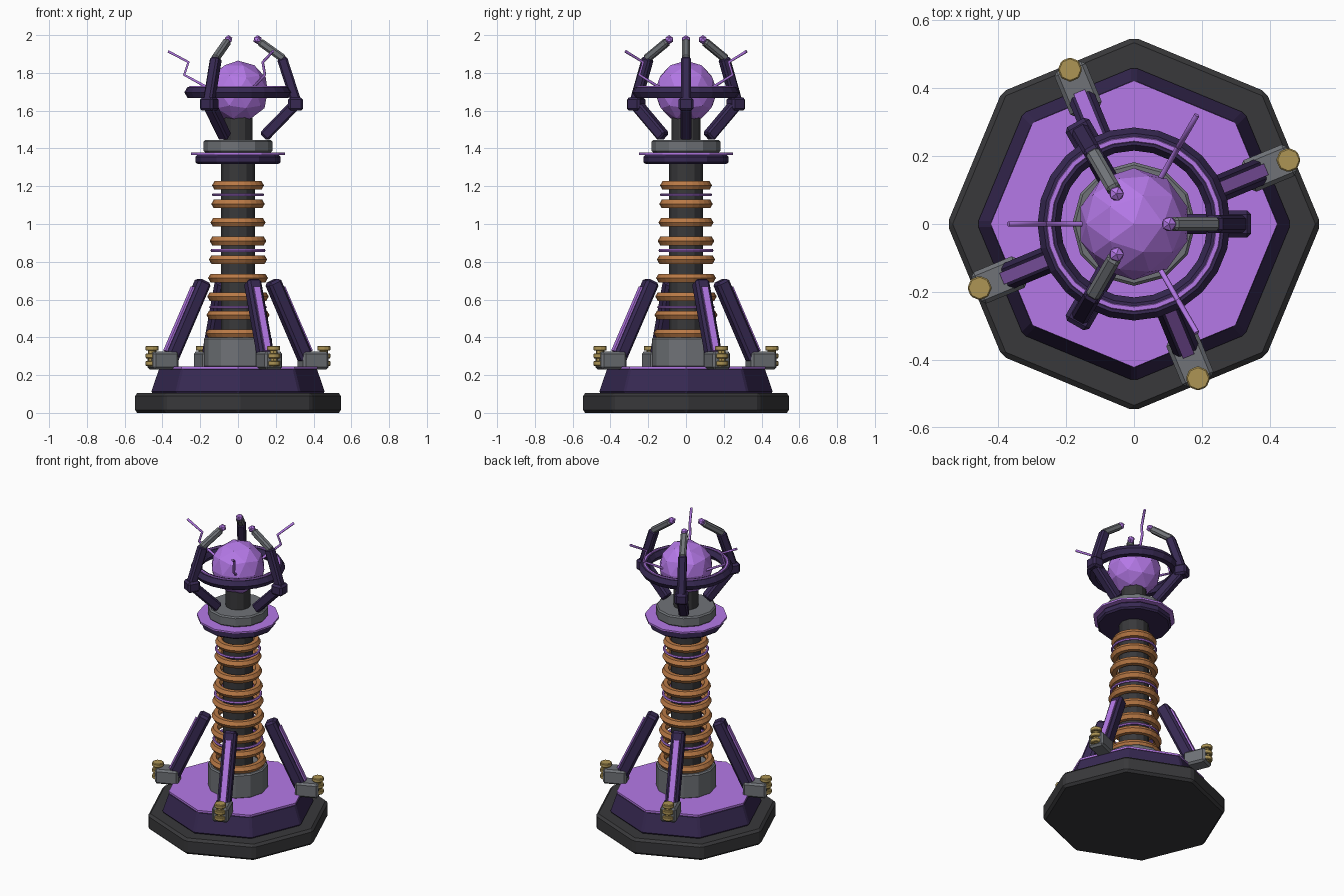
import bpy, bmesh
from math import sin, cos, radians, pi
from mathutils import Matrix, Vector

if "Cube" in bpy.data.objects:
    bpy.data.objects.remove(bpy.data.objects["Cube"])


def material(name, rgb):
    m = bpy.data.materials.new(name)
    m.diffuse_color = (*rgb, 1)
    m.use_nodes = True
    m.node_tree.nodes["Principled BSDF"].inputs["Base Color"].default_value = m.diffuse_color
    return m


DARK = material("charcoal", (0.04, 0.04, 0.043))
STEEL = material("steel", (0.16, 0.17, 0.185))
PURPLE = material("dark_purple", (0.038, 0.022, 0.085))
GLOW = material("glow_violet", (0.46, 0.19, 0.8))
COPPER = material("copper", (0.48, 0.19, 0.06))
GOLD = material("brass", (0.42, 0.3, 0.09))


def finish(ob, name, mat, bevel=0):
    ob.name = name
    ob.data.materials.append(mat)
    if bevel:
        b = ob.modifiers.new("bevel", "BEVEL")
        b.width, b.segments, b.limit_method = bevel, 1, "ANGLE"
        b.angle_limit = radians(40)
    return ob


def drum(name, r1, r2, z0, z1, mat, sides=12, bevel=0, xy=(0, 0)):
    bpy.ops.mesh.primitive_cone_add(vertices=sides, radius1=r1, radius2=r2, depth=z1 - z0,
                                    location=(*xy, (z0 + z1) / 2))
    return finish(bpy.context.object, name, mat, bevel)


def ring(name, major, minor, z, mat, seg=24, sides=6):
    bpy.ops.mesh.primitive_torus_add(major_radius=major, minor_radius=minor, location=(0, 0, z),
                                     major_segments=seg, minor_segments=sides)
    return finish(bpy.context.object, name, mat)


def polar(r, z, a):
    return Vector((r * cos(a), r * sin(a), z))


def beam(name, p, q, width, thick, a, mat, bevel=0.01):
    """Bar from p to q, given as (radius, height), in the vertical plane at angle a."""
    p, q = polar(*p, a), polar(*q, a)
    axis = (q - p).normalized()
    side = Vector((-sin(a), cos(a), 0))
    out = side.cross(axis)
    rot = Matrix((out, side, axis)).transposed().to_4x4()
    bm = bmesh.new()
    bmesh.ops.create_cube(bm, size=1)
    bmesh.ops.scale(bm, vec=(thick, width, (q - p).length), verts=bm.verts)
    me = bpy.data.meshes.new(name)
    bm.to_mesh(me)
    bm.free()
    ob = bpy.data.objects.new(name, me)
    bpy.context.collection.objects.link(ob)
    ob.matrix_world = Matrix.Translation((p + q) / 2) @ rot
    return finish(ob, name, mat, bevel)


def ball(name, r, loc, mat, sub):
    bpy.ops.mesh.primitive_ico_sphere_add(subdivisions=sub, radius=r, location=loc)
    return finish(bpy.context.object, name, mat)


# Stepped octagonal base
drum("base_slab", 0.55, 0.55, 0, 0.105, DARK, 8, 0.015)
drum("base_skirt", 0.465, 0.42, 0.105, 0.238, PURPLE, 8, 0.01)
drum("base_glow_plate", 0.422, 0.422, 0.232, 0.245, GLOW, 8)

# Central column
drum("column_collar", 0.18, 0.18, 0.24, 0.40, STEEL, 12, 0.008)
drum("column_core", 0.09, 0.09, 0.38, 1.34, DARK)

# Copper coil rings, shrinking upward, with thin glow rings between
for i in range(9):
    z = 0.42 + i * 0.098
    ring(f"coil_ring_{i}", 0.145 - i * 0.0042, 0.026, z, COPPER)
for i, z in enumerate((0.56, 0.86, 1.155)):
    ring(f"coil_glow_ring_{i}", 0.145 - i * 0.007, 0.008, z, GLOW)

# Head platform
drum("head_disc", 0.225, 0.225, 1.318, 1.366, PURPLE, 12, 0.01)
drum("head_glow_plate", 0.248, 0.248, 1.366, 1.378, GLOW)
drum("head_cap", 0.182, 0.182, 1.378, 1.445, STEEL, 12, 0.008)
drum("orb_neck", 0.076, 0.076, 1.44, 1.57, DARK)

# Orb and the ring around it
ball("energy_orb", 0.165, (0, 0, 1.70), GLOW, 2)
ring("orbit_ring", 0.25, 0.034, 1.697, PURPLE)
ring("orbit_glow_ring", 0.25, 0.012, 1.72, GLOW)

# Three claws and three energy arcs
for i in range(3):
    a = i * 2 * pi / 3
    beam(f"claw_lower_{i}", (0.135, 1.46), (0.305, 1.635), 0.06, 0.06, a, PURPLE)
    beam(f"claw_knuckle_{i}", (0.305, 1.60), (0.305, 1.67), 0.08, 0.08, a, PURPLE, 0.012)
    beam(f"claw_upper_{i}", (0.31, 1.64), (0.232, 1.88), 0.052, 0.055, a, PURPLE)
    beam(f"claw_tip_{i}", (0.245, 1.872), (0.112, 1.967), 0.042, 0.042, a, STEEL)
    ball(f"claw_glow_tip_{i}", 0.024, polar(0.103, 1.976, a), GLOW, 1)

    b = a + pi
    cu = bpy.data.curves.new(f"energy_arc_{i}", "CURVE")
    cu.dimensions = "3D"
    cu.bevel_depth, cu.bevel_resolution, cu.use_fill_caps = 0.008, 1, True
    path = [(0.15, 1.715), (0.185, 1.735), (0.285, 1.79), (0.262, 1.857), (0.37, 1.914)]
    sp = cu.splines.new("POLY")
    sp.points.add(len(path) - 1)
    for pt, (r, z) in zip(sp.points, path):
        pt.co = (*polar(r, z, b), 1)
    arc = bpy.data.objects.new(cu.name, cu)
    bpy.context.collection.objects.link(arc)
    finish(arc, cu.name, GLOW)

# Four buttress legs with feet, glow strips and brass terminals
for i in range(4):
    a = radians(22.5 + 90 * i)
    beam(f"foot_{i}", (0.43, 0.23), (0.43, 0.325), 0.10, 0.145, a, STEEL, 0.012)
    beam(f"leg_{i}", (0.392, 0.28), (0.197, 0.70), 0.08, 0.075, a, PURPLE, 0.014)
    beam(f"leg_glow_strip_{i}", (0.415, 0.327), (0.257, 0.667), 0.036, 0.014, a, GLOW, 0)
    x, y, _ = polar(0.492, 0, a)
    drum(f"terminal_post_{i}", 0.022, 0.022, 0.245, 0.35, GOLD, 8, 0, (x, y))
    for j, z in enumerate((0.262, 0.302, 0.342)):
        drum(f"terminal_disc_{i}_{j}", 0.036, 0.036, z - 0.013, z + 0.013, GOLD, 8, 0.004, (x, y))
